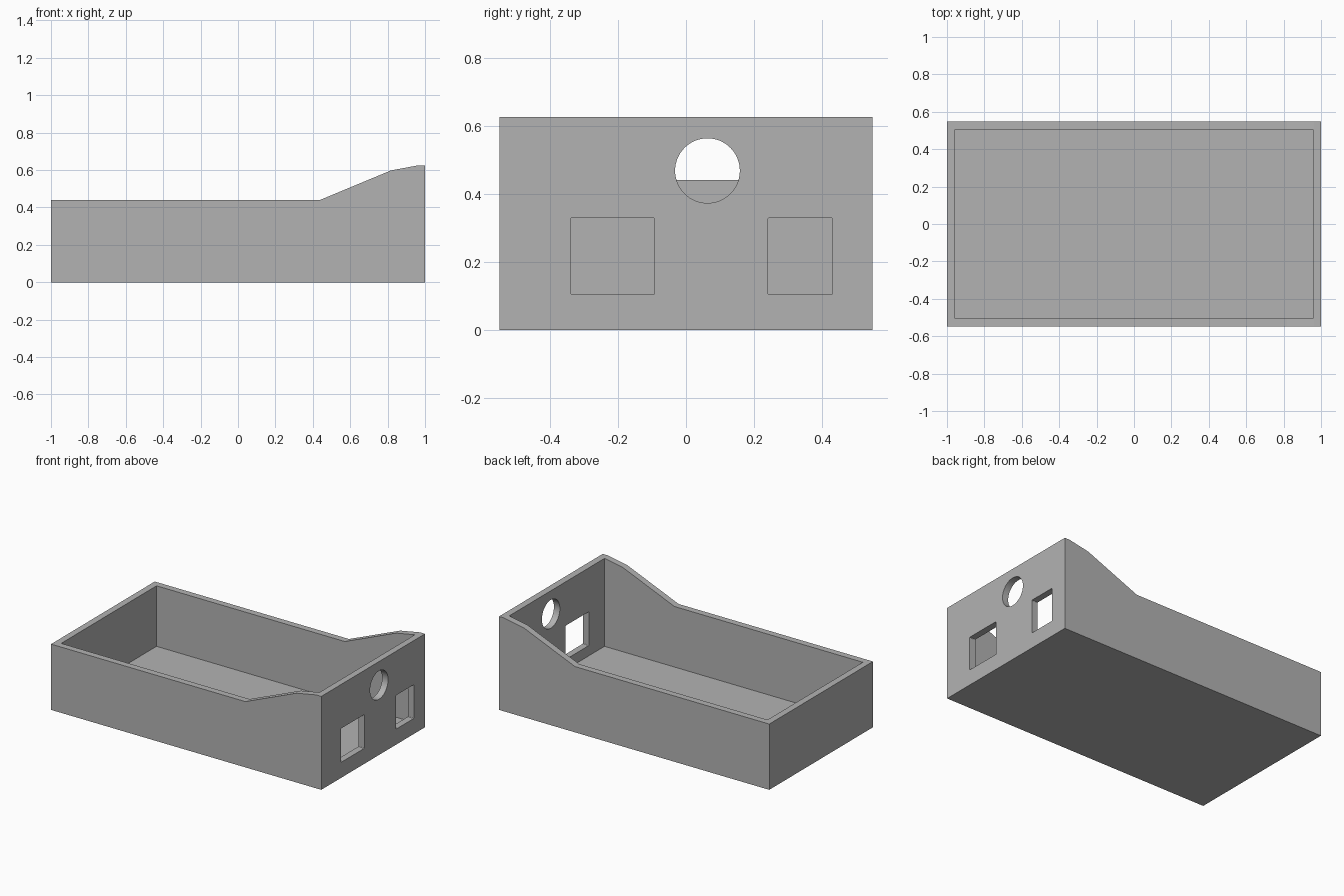
import bpy, bmesh
from mathutils import Matrix, Vector

cube = bpy.data.objects.get("Cube")
if cube:
    bpy.data.objects.remove(cube, do_unlink=True)

HALF_X, HALF_Y = 1.0, 0.548
WALL, FLOOR = 0.044, 0.035

grey = bpy.data.materials.new("plain_grey")
grey.use_nodes = True
grey.diffuse_color = (0.45, 0.45, 0.45, 1)
grey.node_tree.nodes["Principled BSDF"].inputs["Base Color"].default_value = grey.diffuse_color


def make_object(name, bm):
    bmesh.ops.recalc_face_normals(bm, faces=bm.faces)
    mesh = bpy.data.meshes.new(name)
    bm.to_mesh(mesh)
    bm.free()
    mesh.materials.append(grey)
    obj = bpy.data.objects.new(name, mesh)
    bpy.context.collection.objects.link(obj)
    return obj


def box(name, low, high, rounding=0):
    low, high = Vector(low), Vector(high)
    bm = bmesh.new()
    bmesh.ops.create_cube(bm, size=1)
    bmesh.ops.scale(bm, vec=high - low, verts=bm.verts)
    bmesh.ops.translate(bm, vec=(low + high) / 2, verts=bm.verts)
    if rounding:
        # round only the edges that run through the wall
        edges = [e for e in bm.edges
                 if abs(e.verts[0].co.x - e.verts[1].co.x) > 0.01]
        bmesh.ops.bevel(bm, geom=edges, offset=rounding, segments=3,
                        profile=0.5, affect='EDGES')
    return make_object(name, bm)


def cut(target, cutter):
    cutter.hide_render = True
    mod = target.modifiers.new(cutter.name, 'BOOLEAN')
    mod.operation, mod.solver, mod.object = 'DIFFERENCE', 'EXACT', cutter
    bpy.context.view_layer.objects.active = target
    bpy.ops.object.modifier_apply(modifier=mod.name)
    bpy.data.objects.remove(cutter, do_unlink=True)


# Tray body: side profile with the raised end, extruded across the width
profile = [(-HALF_X, 0), (HALF_X, 0), (HALF_X, 0.625), (0.963, 0.625),
           (0.818, 0.598), (0.438, 0.44), (-HALF_X, 0.44)]
bm = bmesh.new()
side = bm.faces.new([bm.verts.new((x, -HALF_Y, z)) for x, z in profile])
ext = bmesh.ops.extrude_face_region(bm, geom=[side])
moved = [v for v in ext["geom"] if isinstance(v, bmesh.types.BMVert)]
bmesh.ops.translate(bm, vec=(0, 2 * HALF_Y, 0), verts=moved)
tray = make_object("open_tray", bm)

# Hollow interior
inner_x, inner_y = HALF_X - WALL, HALF_Y - WALL
cut(tray, box("cavity", (-inner_x, -inner_y, FLOOR), (inner_x, inner_y, 1)))

# Two rectangular openings in the raised end wall
for name, y0, y1 in (("wide_opening", -0.338, -0.093),
                     ("narrow_opening", 0.241, 0.43)):
    cut(tray, box(name, (0.9, y0, 0.104), (1.1, y1, 0.33), 0.004))

# Round opening in the raised end wall
bm = bmesh.new()
bmesh.ops.create_cone(bm, cap_ends=True, segments=64, radius1=0.095,
                      radius2=0.095, depth=0.2,
                      matrix=Matrix.Translation((1, 0.063, 0.468))
                      @ Matrix.Rotation(1.5707963, 4, 'Y'))
cut(tray, make_object("round_opening", bm))

# Smooth only the curved walls of the openings
bpy.ops.object.select_all(action='DESELECT')
tray.select_set(True)
bpy.context.view_layer.objects.active = tray
bpy.ops.object.shade_smooth_by_angle(angle=0.15)
